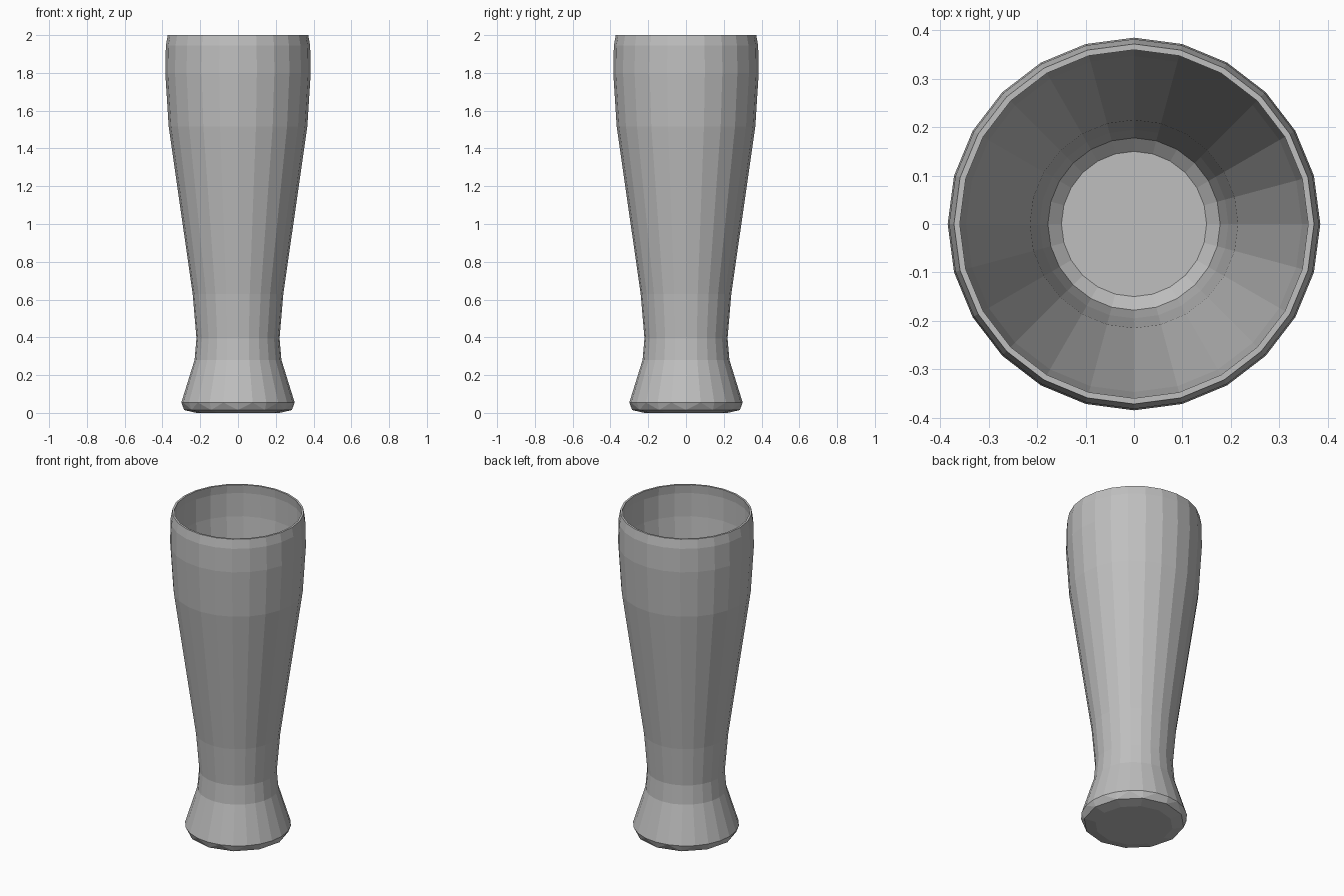
import bpy, bmesh
from math import cos, sin, tau

cube = bpy.data.objects.get("Cube")
if cube:
    bpy.data.objects.remove(cube, do_unlink=True)

SIDES = 24

# Grey glass material
glass = bpy.data.materials.new("grey_glass")
glass.use_nodes = True
colour = (0.52, 0.52, 0.52, 1)
glass.diffuse_color = colour
glass.node_tree.nodes["Principled BSDF"].inputs["Base Color"].default_value = colour

bm = bmesh.new()


def ring(radius, z, sides=SIDES):
    return [bm.verts.new((radius * cos(tau * i / sides), radius * sin(tau * i / sides), z))
            for i in range(sides)]


def bridge(a, b):
    n = len(a)
    for i in range(n):
        j = (i + 1) % n
        bm.faces.new((a[i], a[j], b[j], b[i]))


# Wall profile (radius, height): outside from foot to rim, then inside down to the floor
wall = [(0.30, 0.055), (0.23, 0.28), (0.22, 0.395), (0.24, 0.63), (0.367, 1.515),
        (0.385, 1.80), (0.382, 1.945), (0.372, 2.0),
        (0.36, 2.0), (0.367, 1.945), (0.368, 1.80), (0.347, 1.515),
        (0.215, 0.63), (0.195, 0.395), (0.178, 0.29), (0.15, 0.265)]
rings = [ring(r, z) for r, z in wall]
for a, b in zip(rings, rings[1:]):
    bridge(a, b)
bm.faces.new(rings[-1])

# Foot: a coarser ring joined to the wall by a zigzag of triangles
half = SIDES // 2
foot, top = ring(0.285, 0.015, half), rings[0]
for k in range(half):
    low, after = foot[k], foot[(k + 1) % half]
    mid = top[2 * k + 1]
    bm.faces.new((low, mid, top[2 * k]))
    bm.faces.new((low, after, mid))
    bm.faces.new((after, top[(2 * k + 2) % SIDES], mid))

# Slightly domed underside
base = ring(0.22, 0, half)
bridge(base, foot)
bm.faces.new(base)

bmesh.ops.recalc_face_normals(bm, faces=bm.faces)
mesh = bpy.data.meshes.new("beer_glass")
bm.to_mesh(mesh)
bm.free()
mesh.materials.append(glass)
bpy.context.collection.objects.link(bpy.data.objects.new("beer_glass", mesh))
